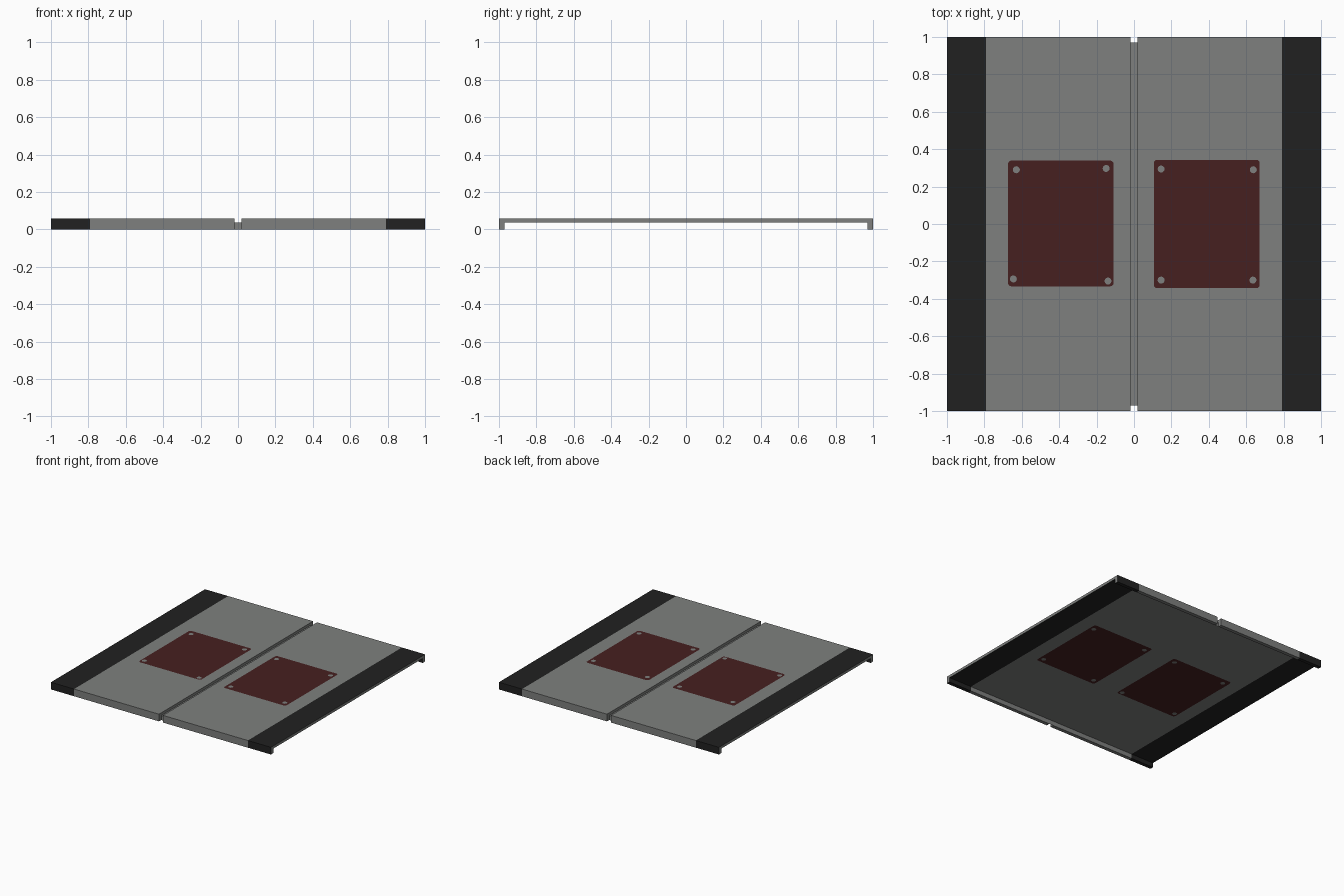
import bpy, bmesh, math

if "Cube" in bpy.data.objects:
    bpy.data.objects.remove(bpy.data.objects["Cube"])

TOP, UNDER, LIP, GAP, BAND = 0.059, 0.037, 0.97, 0.018, 0.79


def material(name, rgb):
    m = bpy.data.materials.new(name)
    m.diffuse_color = (*rgb, 1)
    m.use_nodes = True
    m.node_tree.nodes["Principled BSDF"].inputs["Base Color"].default_value = m.diffuse_color
    return m


GREY = material("steel grey", (0.21, 0.216, 0.21))
BLACK = material("edge black", (0.0155, 0.0155, 0.0155))
RED = material("dark red", (0.061, 0.0145, 0.0145))


def finish(name, bm, mats):
    me = bpy.data.meshes.new(name)
    bm.to_mesh(me)
    bm.free()
    for m in mats:
        me.materials.append(m)
    ob = bpy.data.objects.new(name, me)
    bpy.context.collection.objects.link(ob)
    return ob


# Half panel: channel profile swept along x, outer section black
def half_panel(name, side):
    profile = [(-1, 0), (-1, TOP), (1, TOP), (1, 0),
               (LIP, 0), (LIP, UNDER), (-LIP, UNDER), (-LIP, 0)]
    bm = bmesh.new()
    rings = [[bm.verts.new((side * x, y, z)) for y, z in profile]
             for x in (GAP, BAND, 1.0)]
    for s in range(2):
        for i in range(8):
            j = (i + 1) % 8
            f = bm.faces.new((rings[s][i], rings[s][j], rings[s + 1][j], rings[s + 1][i]))
            f.material_index = s
    bm.faces.new(rings[0])
    bm.faces.new(rings[2])
    bmesh.ops.recalc_face_normals(bm, faces=bm.faces[:])
    finish(name, bm, (GREY, BLACK))


half_panel("left_panel", -1)
half_panel("right_panel", 1)

# Thin strip closing the centre groove, with its two end tabs
bm = bmesh.new()
rows = [[bm.verts.new((x, y, z)) for x in (-GAP, GAP)]
        for y, z in ((-LIP, 0), (-LIP, UNDER), (LIP, UNDER), (LIP, 0))]
for a, b in zip(rows, rows[1:]):
    bm.faces.new((a[0], a[1], b[1], b[0]))
finish("groove_floor", bm, (GREY,))


# Flat painted outline, facing up or down
def sheet(name, pts, z, up, mat):
    bm = bmesh.new()
    vs = [bm.verts.new((x, y, z)) for x, y in pts]
    bm.faces.new(vs if up else vs[::-1])
    finish(name, bm, (mat,))


def rounded(x0, x1, y0, y1, r=0.018):
    pts = []
    corners = ((x1 - r, y1 - r), (x0 + r, y1 - r), (x0 + r, y0 + r), (x1 - r, y0 + r))
    for k, (cx, cy) in enumerate(corners):
        for t in range(4):
            a = math.radians(90 * k + 30 * t)
            pts.append((cx + r * math.cos(a), cy + r * math.sin(a)))
    return pts


def disc(cx, cy, r=0.019, n=12):
    return [(cx + r * math.cos(2 * math.pi * i / n), cy + r * math.sin(2 * math.pi * i / n))
            for i in range(n)]


# Red patches with grey bolt dots, on the top and the underside
patches = {
    "left": ((-0.674, -0.109, -0.333, 0.339),
             ((-0.629, 0.29), (-0.149, 0.297), (-0.645, -0.294), (-0.139, -0.305))),
    "right": ((0.106, 0.672, -0.343, 0.343),
              ((0.145, 0.294), (0.638, 0.29), (0.145, -0.3), (0.636, -0.3))),
}
for side, (box, dots) in patches.items():
    for level, z, d in (("top", TOP, 0.001), ("under", UNDER, -0.001)):
        sheet(f"{side}_{level}_red_patch", rounded(*box), z + d, d > 0, RED)
        for i, c in enumerate(dots):
            sheet(f"{side}_{level}_bolt_dot_{i + 1}", disc(*c), z + 2 * d, d > 0, GREY)
